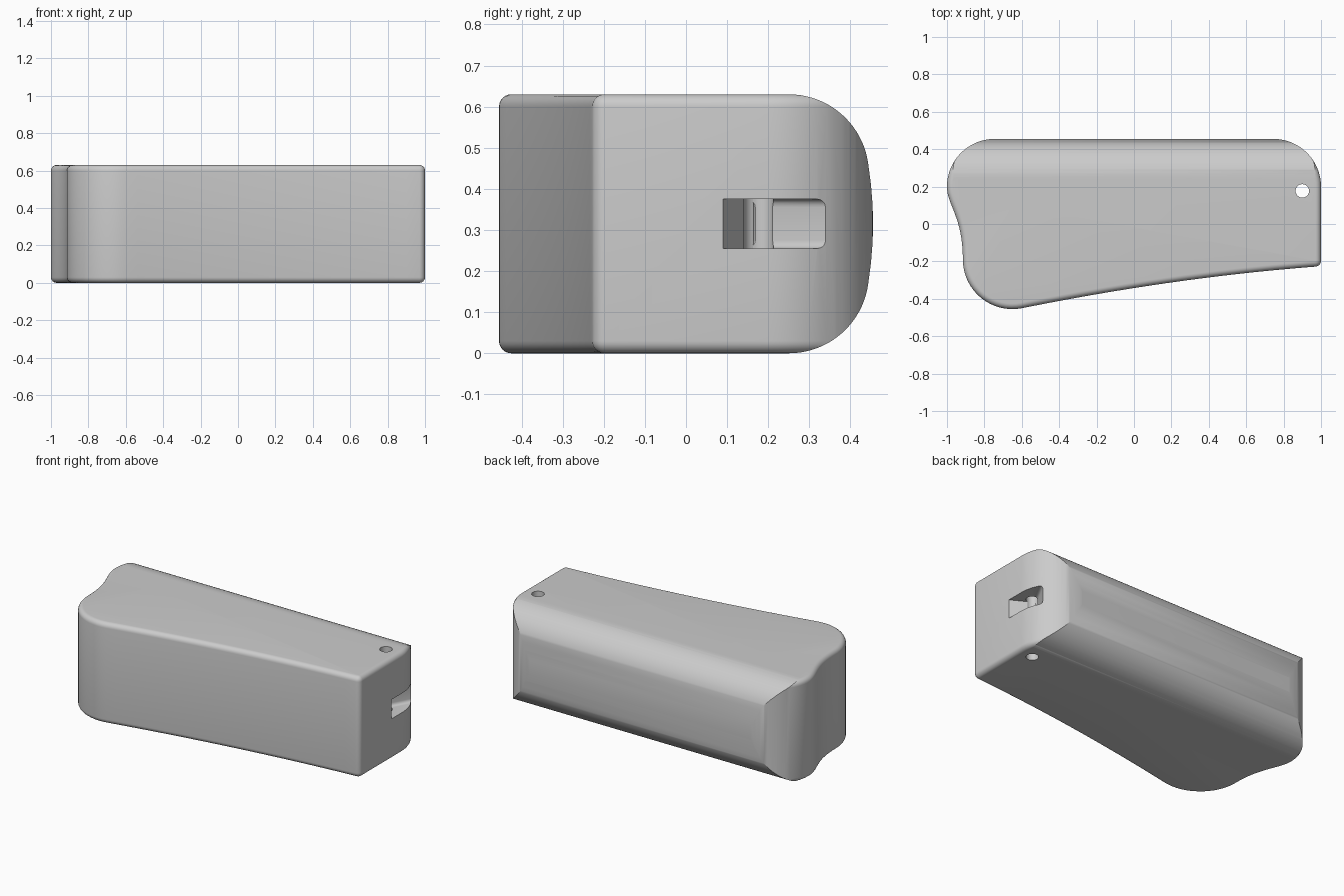
import bpy, bmesh, math
from mathutils import Matrix, Vector

cube = bpy.data.objects.get("Cube")
if cube:
    bpy.data.objects.remove(cube, do_unlink=True)

HEIGHT = 0.63
RIM = 0.03


def arc(cx, cy, r, start, end, steps=16):
    angles = [math.radians(start + (end - start) * i / steps) for i in range(steps + 1)]
    return [(cx + r * math.cos(a), cy + r * math.sin(a)) for a in angles]


def bezier(a, b, c, d, steps=16):
    a, b, c, d = map(Vector, (a, b, c, d))
    pts = []
    for i in range(1, steps):
        t = i / steps
        s = 1 - t
        pts.append(tuple(a * s**3 + b * 3 * s * s * t + c * 3 * s * t * t + d * t**3))
    return pts


def prism(name, profile, depth, matrix=Matrix(), rim=0):
    """Extrude a closed profile along local z, optionally rounding both rims."""
    bm = bmesh.new()
    base = bm.faces.new([bm.verts.new((x, y, 0)) for x, y in profile])
    grown = bmesh.ops.extrude_face_region(bm, geom=[base])
    top = [v for v in grown["geom"] if isinstance(v, bmesh.types.BMVert)]
    bmesh.ops.translate(bm, verts=top, vec=(0, 0, depth))
    bmesh.ops.recalc_face_normals(bm, faces=bm.faces)
    if rim:
        edges = [e for e in bm.edges if abs(e.verts[0].co.z - e.verts[1].co.z) < 1e-6]
        bmesh.ops.bevel(bm, geom=edges, offset=rim, segments=6, profile=0.5,
                        affect='EDGES', clamp_overlap=False)
    bmesh.ops.transform(bm, matrix=matrix, verts=bm.verts)
    bmesh.ops.recalc_face_normals(bm, faces=bm.faces)
    mesh = bpy.data.meshes.new(name)
    bm.to_mesh(mesh)
    bm.free()
    obj = bpy.data.objects.new(name, mesh)
    bpy.context.collection.objects.link(obj)
    return obj


def frame(x_axis, y_axis, z_axis, origin):
    m = Matrix((x_axis, y_axis, z_axis)).transposed().to_4x4()
    m.translation = origin
    return m


def carve(target, cutter, operation):
    cutter.hide_render = True
    mod = target.modifiers.new(cutter.name, 'BOOLEAN')
    mod.operation = operation
    mod.solver = 'EXACT'
    mod.object = cutter
    bpy.ops.object.select_all(action='DESELECT')
    target.select_set(True)
    bpy.context.view_layer.objects.active = target
    bpy.ops.object.modifier_apply(modifier=mod.name)
    bpy.data.objects.remove(cutter, do_unlink=True)


# Grip body: plan outline with a waisted end and a gently bowed front
outline = arc(0.968, -0.196, 0.032, -85, 0, 6)
outline += arc(0.745, 0.2, 0.255, 0, 90)
outline += arc(-0.745, 0.2, 0.255, 90, 180)
outline += bezier((-1, 0.2), (-1, 0.1), (-0.915, 0.04), (-0.915, -0.19))
outline += arc(-0.65, -0.19, 0.265, 180, 281)
outline += bezier(outline[-1], (-0.1, -0.35), (0.42, -0.27), outline[0], 24)
body = prism("grip_body", outline, HEIGHT, rim=RIM)

# Rounded back: side profile kept along the whole length
upper = [(-0.6, HEIGHT + 0.1), (0.1, HEIGHT + 0.1), (0.1, HEIGHT), (0.24, HEIGHT)]
upper += arc(0.25, 0.435, 0.195, 90, 8, 20)
upper += [(0.450, 0.41), (0.454, 0.36)]
side = upper + [(0.455, HEIGHT / 2)] + [(y, HEIGHT - z) for y, z in reversed(upper)]
along_x = frame((0, 1, 0), (0, 0, 1), (1, 0, 0), (-1.2, 0, 0))
carve(body, prism("back_profile_cutter", side, 2.4, along_x), 'INTERSECT')

# Lanyard slot: rounded channel running diagonally out of the back corner
w, h, r = 0.35, 0.12, 0.02
section = (arc(w - r, h - r, r, 0, 90, 5) + arc(r, h - r, r, 90, 180, 5)
           + arc(r, r, r, 180, 270, 5) + arc(w - r, r, r, 270, 360, 5))
out_dir = Vector((0.48, 0.877, 0)).normalized()
across = Vector((out_dir.y, -out_dir.x, 0))
slot_frame = frame(across, (0, 0, 1), out_dir, (0.863, 0.165, 0.255))
carve(body, prism("slot_cutter", section, 0.5, slot_frame), 'DIFFERENCE')

# Lanyard pin hole through the full thickness
hole = arc(0.9, 0.177, 0.036, 0, 360, 32)[:-1]
carve(body, prism("pin_hole_cutter", hole, 1, Matrix.Translation((0, 0, -0.2))), 'DIFFERENCE')

bpy.ops.object.shade_smooth_by_angle(angle=math.radians(30))
